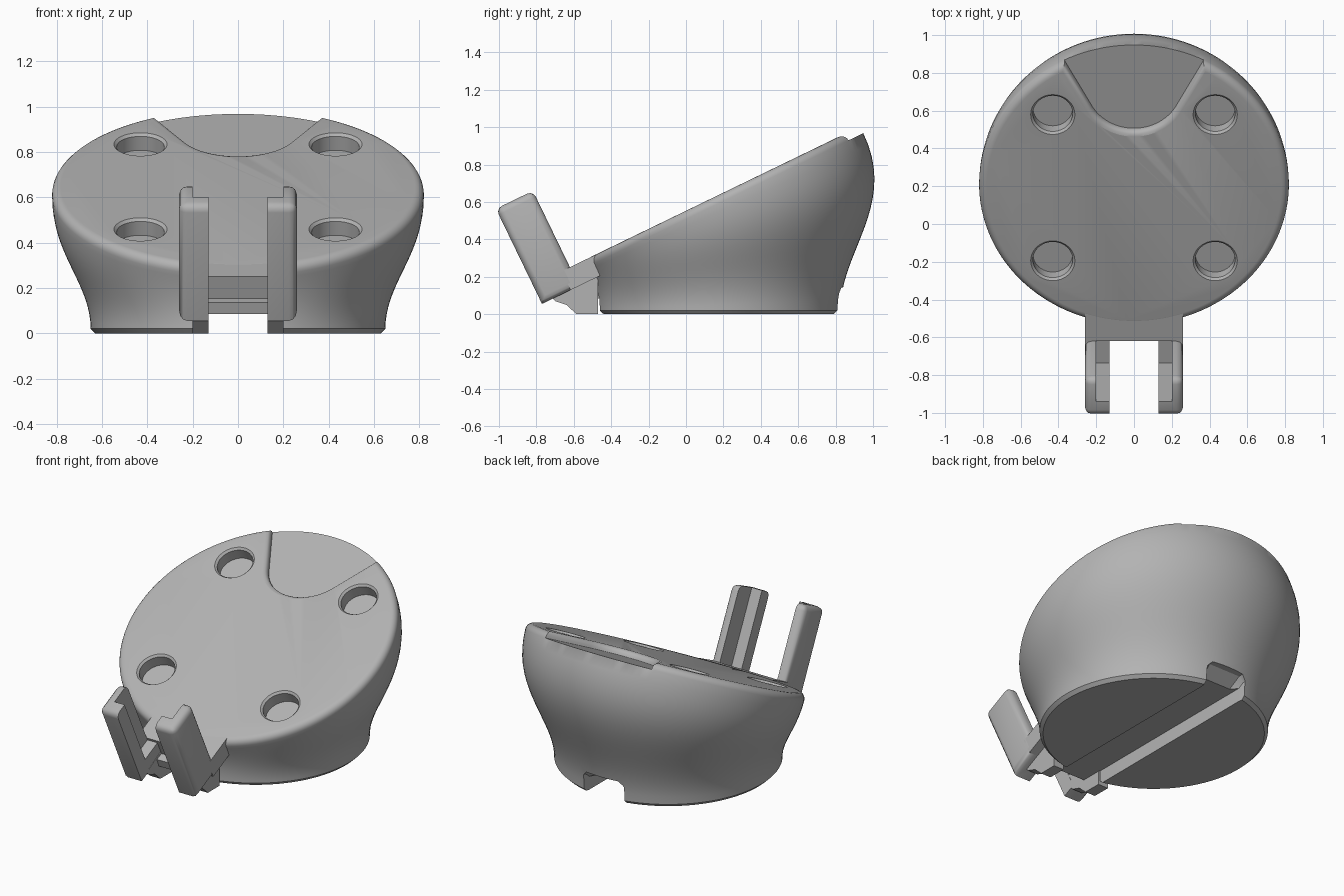
import bpy, bmesh
from math import sin, cos, pi, radians
from mathutils import Matrix, Vector

cube = bpy.data.objects.get("Cube")
if cube:
    bpy.data.objects.remove(cube, do_unlink=True)

grey = bpy.data.materials.new("plain grey")
grey.use_nodes = True
grey.diffuse_color = (0.45, 0.45, 0.45, 1)
grey.node_tree.nodes["Principled BSDF"].inputs["Base Color"].default_value = (0.45, 0.45, 0.45, 1)

TILT = Matrix.Rotation(radians(25.85), 4, 'X')
TOP = Matrix.Translation((0, 0.1925, 0.646)) @ TILT      # frame on the sloping top
CLIP = Matrix.Translation((0, -0.77, 0.055)) @ TILT      # frame at the clip's low corner


def loft(name, rings, frame=Matrix(), bevel=None):
    """Skin a stack of equal rings, cap both ends."""
    bm = bmesh.new()
    rows = [[bm.verts.new(p) for p in ring] for ring in rings]
    n = len(rows[0])
    for a, b in zip(rows, rows[1:]):
        for i in range(n):
            j = (i + 1) % n
            bm.faces.new((a[i], a[j], b[j], b[i]))
    bm.faces.new(rows[0])
    bm.faces.new(rows[-1])
    if bevel:
        edges = [e for e in bm.edges if bevel(*[v.co for v in e.verts])]
        bmesh.ops.bevel(bm, geom=edges, offset=0.035, segments=3, profile=0.5,
                        affect='EDGES', clamp_overlap=True)
    bmesh.ops.transform(bm, matrix=frame, verts=bm.verts)
    bmesh.ops.recalc_face_normals(bm, faces=bm.faces)
    mesh = bpy.data.meshes.new(name)
    bm.to_mesh(mesh)
    bm.free()
    mesh.materials.append(grey)
    obj = bpy.data.objects.new(name, mesh)
    bpy.context.collection.objects.link(obj)
    return obj


def activate(obj):
    bpy.ops.object.select_all(action='DESELECT')
    obj.select_set(True)
    bpy.context.view_layer.objects.active = obj


def smooth(obj):
    activate(obj)
    bpy.ops.object.shade_smooth_by_angle(angle=radians(32))


def cut(obj, cutter):
    cutter.hide_render = True
    mod = obj.modifiers.new("cut", 'BOOLEAN')
    mod.operation, mod.solver, mod.object = 'DIFFERENCE', 'EXACT', cutter
    activate(obj)
    bpy.ops.object.modifier_apply(modifier=mod.name)
    bpy.data.objects.remove(cutter, do_unlink=True)


def box(name, x, y, z, frame=Matrix()):
    return loft(name, [[(x[0], y[0], h), (x[1], y[0], h), (x[1], y[1], h), (x[0], y[1], h)]
                       for h in z], frame)


def side_prism(name, x, profile):
    return loft(name, [[(h, y, z) for y, z in profile] for h in x])


def circle(r, z, y=0.0, x=0.0, n=128):
    return [(x + r * cos(2 * pi * i / n), y + r * sin(2 * pi * i / n), z) for i in range(n)]


# Body: flared wall from the round foot to the tilted round top
R, FILLET, STEPS = 0.82, 0.04, 18
base = [Vector(p) for p in circle(0.65, 0.02, 0.175)]
rim = [TOP @ Vector(p) for p in circle(R, -FILLET)]
normal = TILT @ Vector((0, 0, 1))
rings = [circle(0.63, 0, 0.175)]
for k in range(STEPS + 1):
    t = k / STEPS
    ring = []
    for b, r in zip(base, rim):
        rise = r.z - b.z
        ring.append(b * (2*t**3 - 3*t**2 + 1) + r * (3*t**2 - 2*t**3)
                    + Vector((0, 0, rise)) * (t**3 - 2*t**2 + t)
                    + normal * 1.35 * rise * (t**3 - t**2))
    rings.append(ring)
for k in range(1, 6):
    a = k / 5 * pi / 2
    rings.append([TOP @ Vector(p) for p in
                  circle(R - FILLET * (1 - cos(a)), FILLET * (sin(a) - 1))])
body = loft("body", rings)

# Four countersunk round pockets
for sx in (-1, 1):
    for sy in (-1, 1):
        x, y = sx * 0.43, sy * 0.43
        cut(body, loft("pocket_cutter", [circle(r, z, y, x, 48) for r, z in
                       ((0.105, -0.08), (0.105, -0.012), (0.117, 0), (0.117, 0.1))], TOP))


# Shallow fan-shaped recess at the back, with a rounded upper lip
def fan(offset, z):
    centre, r, a0 = 0.584, 0.254 + offset, radians(-28.4)
    arc = [a0 - (pi + 2 * a0) * i / 24 for i in range(25)]
    pts = [(r * cos(a), centre + r * sin(a), z) for a in arc]
    x, y, _ = pts[0]
    far = x + (1.2 - y) * 0.541
    return [(far, 1.2, z)] + pts + [(-far, 1.2, z)]


cut(body, loft("recess_cutter", [fan(o, z) for o, z in
               ((0, -0.04), (0.001, -0.025), (0.006, -0.013),
                (0.015, -0.004), (0.03, 0), (0.03, 0.15))], TOP))

# Cable channel under the body with a taller outlet at the back
cut(body, box("channel_cutter", (-0.135, 0.135), (-0.8, 1.2), (-0.1, 0.085)))
cut(body, loft("outlet_cutter", [[(-w, y, -0.1), (w, y, -0.1), (w, y, h - 0.03),
               (w - 0.03, y, h), (0.03 - w, y, h), (-w, y, h - 0.03)]
               for y, w, h in ((0.72, 0.13, 0.08), (0.8, 0.14, 0.14), (1.2, 0.15, 0.16))]))
smooth(body)

# Tray joining the clip to the body, level with the sloping top
box("clip_tray", (-0.26, 0.26), (0.22, 0.42), (0, 0.1115), CLIP)
side_prism("tray_support", (-0.13, 0.13),
           [(-0.46, 0.085), (-0.6, 0.085), (-0.62, 0.135), (-0.46, 0.2)])


def arm_edge(a, b):
    return ((a.x * b.x > 0 and min(abs(a.x), abs(b.x)) > 0.259)
            or (min(a.z, b.z) > 0.55 and (max(a.y, b.y) < 0.001 or min(a.y, b.y) > 0.219)))


# Clip arms with inward lips, their floors and the feet below
for side, s in (("right", -1), ("left", 1)):
    section = [(0.13, 0), (0.26, 0), (0.26, 0.22), (0.2, 0.22), (0.2, 0.085), (0.13, 0.085)]
    arm = loft(side + "_clip_arm", [[(s * x, u, v) for x, u in section] for v in (0, 0.565)],
               CLIP, arm_edge)
    smooth(arm)
    box(side + "_clip_floor", (s * 0.131, s * 0.225), (0.05, 0.225), (0.001, 0.095), CLIP)
    side_prism(side + "_clip_foot", (s * 0.13, s * 0.2),
               [(-0.47, 0), (-0.585, 0), (-0.64, 0.05), (-0.7, 0.07),
                (-0.72, 0.09), (-0.6, 0.16), (-0.47, 0.22)])
    # Rounded corner filling the tray edge beside each arm
    box(side + "_tray_corner", (s * 0.2, s * 0.26), (0.17, 0.23), (0, 0.1115), CLIP)
